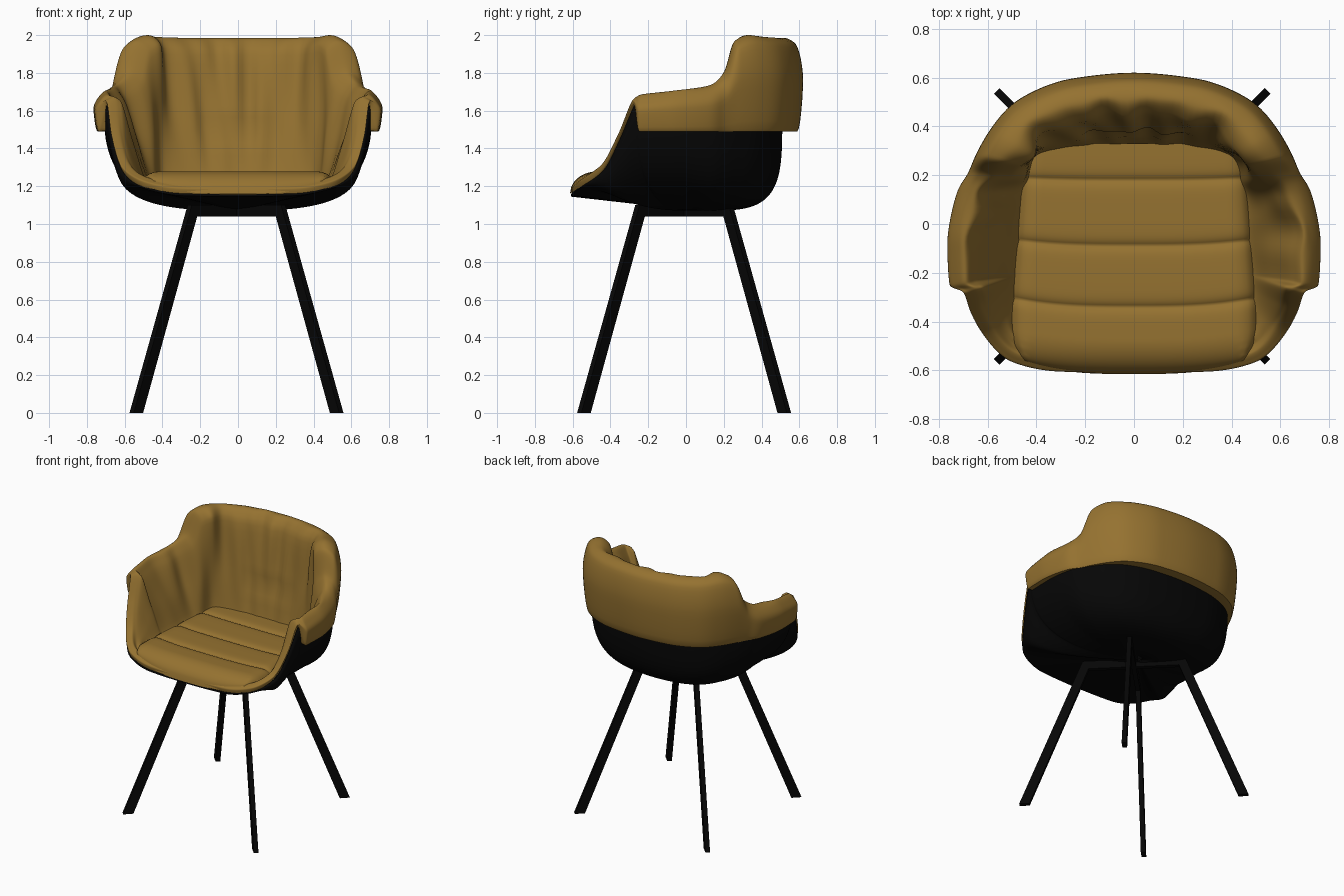
import bpy, bmesh, math
from mathutils import Vector

if "Cube" in bpy.data.objects:
    bpy.data.objects.remove(bpy.data.objects["Cube"])


def material(name, rgb):
    m = bpy.data.materials.new(name)
    m.diffuse_color = (*rgb, 1)
    m.use_nodes = True
    m.node_tree.nodes["Principled BSDF"].inputs["Base Color"].default_value = m.diffuse_color
    return m


GOLD = material("mustard fabric", (0.30, 0.168, 0.03))
BLACK = material("black shell", (0.002, 0.002, 0.002))


def make_object(name, verts, faces, mat, angle=50):
    me = bpy.data.meshes.new(name)
    me.from_pydata([tuple(v) for v in verts], [], faces)
    me.materials.append(mat)
    ob = bpy.data.objects.new(name, me)
    bpy.context.collection.objects.link(ob)
    bpy.ops.object.select_all(action='DESELECT')
    ob.select_set(True)
    bpy.context.view_layer.objects.active = ob
    bpy.ops.object.shade_smooth_by_angle(angle=math.radians(angle))
    return ob


def smooth(pts, n, closed=False):
    """Monotone cubic interpolation through tuples, n steps per span."""
    c = len(pts)

    def slope(k):
        if not closed and k in (0, c - 1):
            j = 0 if k == 0 else c - 2
            return [b - a for a, b in zip(pts[j], pts[j + 1])]
        out = []
        for p, q, r in zip(pts[k - 1], pts[k], pts[(k + 1) % c]):
            a, b = q - p, r - q
            out.append(2 * a * b / (a + b) if a * b > 0 else 0)
        return out

    m = [slope(k) for k in range(c)]
    res = []
    for k in range(c if closed else c - 1):
        l = (k + 1) % c
        for s in range(n):
            t = s / n
            h = (2*t**3 - 3*t*t + 1, t**3 - 2*t*t + t, 3*t*t - 2*t**3, t**3 - t*t)
            res.append([h[0]*a + h[1]*b + h[2]*d + h[3]*e
                        for a, b, d, e in zip(pts[k], m[k], pts[l], m[l])])
    if not closed:
        res.append(list(pts[-1]))
    return res


def ring_faces(cols, rows, flip=False):
    fs = []
    for i in range(cols):
        a, b = i * rows, (i + 1) % cols * rows
        for j in range(rows - 1):
            f = (a + j, a + j + 1, b + j + 1, b + j)
            fs.append(f[::-1] if flip else f)
    return fs


def mirrored(rows):
    """Close a half ring by mirroring it in x (every third value is an x)."""
    back = [[-v if n % 3 == 0 else v for n, v in enumerate(r)] for r in rows[-2:0:-1]]
    return [list(r) for r in rows] + back


# Stations from front centre round to back centre:
# seat edge xy, shell rim xy, outer pad xy, pad top z, pad lower edge z, pad thickness
half = [
    (0, -.52, 0, -.61, 0, -.61, 1.21, 1.145, .06),
    (.30, -.51, .30, -.605, .30, -.605, 1.215, 1.15, .06),
    (.47, -.46, .50, -.565, .50, -.565, 1.25, 1.19, .07),
    (.49, -.36, .62, -.44, .62, -.45, 1.33, 1.28, .07),
    (.485, -.28, .67, -.35, .67, -.36, 1.49, 1.45, .07),
    (.48, -.22, .70, -.27, .70, -.28, 1.67, 1.63, .08),
    (.48, -.20, .705, -.25, .755, -.25, 1.685, 1.49, .11),
    (.465, -.05, .71, -.05, .765, -.08, 1.705, 1.49, .12),
    (.45, .12, .68, .14, .725, .13, 1.735, 1.49, .14),
    (.43, .18, .64, .22, .68, .21, 1.80, 1.49, .17),
    (.42, .23, .59, .29, .645, .29, 1.97, 1.49, .19),
    (.40, .27, .53, .36, .58, .40, 2.0, 1.49, .19),
    (.35, .29, .43, .43, .48, .505, 1.99, 1.49, .18),
    (.19, .31, .24, .49, .26, .595, 1.985, 1.49, .17),
    (0, .315, 0, .51, 0, .62, 1.985, 1.49, .17),
]


def pad_profile(s):
    """Cross-section of the draped pad, from seat, over the rim, to the flap."""
    e, r, o = Vector(s[0:2]), Vector(s[2:4]), Vector(s[4:6])
    top, low, th = s[6:9]
    d = (e - o).normalized()
    drop = top - low
    i = o + d * th
    pts = [
        (e * .85, 1.17), (e, 1.22 if top > 1.3 else 1.2),
        (e.lerp(i, .5), 1.22 + (top - 1.22) * .45),
        (i, top - min(.06, .4 * drop)), (o + d * th * .6, top),
        (o + d * th * .22, top - min(.035, .2 * drop)),
        (o, top - .45 * drop), (o + d * th * .18, low), (r * .96, low + .005)]
    return [c for p, z in pts for c in (p.x, p.y, z)]


# Draped pad: inner walls, backrest, arms and outer flap in one surface
cols = smooth(mirrored([pad_profile(s) for s in half]), 9, closed=True)
verts, rows = [], 0
for c in cols:
    prof = smooth([c[k:k + 3] for k in range(0, 27, 3)], 6)
    rows = len(prof)
    for j, (x, y, z) in enumerate(prof):
        t = j / 6
        if 1 < t < 4.6 and y > -.25:  # soft folds on the inside
            a = math.atan2(y, x)
            fold = math.sin(13 * a + 3 * z) + .7 * math.sin(21 * a - 4 * z)
            w = .012 * math.sin(math.pi * (t - 1) / 3.6) * min(1, (y + .25) / .3) * fold
            if y > .2 and abs(x) < .25:  # lumbar crease
                w -= .015 * math.exp(-((z - 1.5) / .03) ** 2) * (1 - (x / .25) ** 2)
            l = math.hypot(x, y)
            x, y = x - w * x / l, y - w * y / l
        verts.append((x, y, z))
make_object("draped_pad", verts, ring_faces(len(cols), rows), GOLD)

# Bucket shell
verts, N = [], 24
rims = [(s[2], s[3], s[7] if k < 6 else 1.62) for k, s in enumerate(half)]
rim = smooth(mirrored(rims), 6, closed=True)
cy, z0 = .05, 1.07
for x, y, z in rim:
    n = 2.8 + 1.4 * max(0, y / .5)
    f = min(1, max(0, (-y - .40) / .2))
    f = f * f * (3 - 2 * f)  # straight section towards the front lip
    for j in range(N + 1):
        a = math.pi / 2 * j / N
        r = max(.001, math.sin(a)) ** (2 / n)
        h = 1 - max(0, math.cos(a)) ** (2 / n)
        h += (r - h) * f
        verts.append((x * r, cy + (y - cy) * r, z0 + (z - z0) * h))
shell = make_object("bucket_shell", verts, ring_faces(len(rim), N + 1, flip=True), BLACK, 80)
mod = shell.modifiers.new("thickness", 'SOLIDIFY')
mod.thickness, mod.offset = .012, -1

# Quilted seat cushion with three cross seams
NU, NV = 48, 120
seams = (.16, .444, .71)
verts, faces = [], []
for i in range(NV + 1):
    v = i / NV
    q = max(0, (v - .85) / .15)
    hw = .46 + .05 * min(1, v / .75) - .05 * q * q
    for j in range(NU + 1):
        u = 2 * j / NU - 1
        y = .33 + v * (-.945 + .055 * abs(u) ** 3)
        e = max(0, (abs(u) - .82) / .18)
        front = (.12 - .06 * abs(u) ** 3) * (1 - math.sqrt(max(0, 1 - q * q)))
        side = .07 * (1 - math.sqrt(max(0, 1 - e * e)))
        groove = sum(.02 * math.exp(-abs(v - s) / .02) for s in seams)
        verts.append((u * hw, y, 1.278 - max(front, side) - groove))
for i in range(NV):
    for j in range(NU):
        a = i * (NU + 1) + j
        faces.append((a, a + NU + 1, a + NU + 2, a + 1))
make_object("seat_cushion", verts, faces, GOLD, 70)

# Two crossing flat-bar leg frames
section = [(.785, 0), (.35, 1.10), (-.35, 1.10), (-.785, 0),
           (-.715, 0), (-.31, 1.04), (.31, 1.04), (.715, 0)]
quads = [(0, 1, 6, 7), (1, 2, 5, 6), (2, 3, 4, 5)]
for name, ang in (("leg_frame_a", 45), ("leg_frame_b", 135)):
    ca, sa = math.cos(math.radians(ang)), math.sin(math.radians(ang))
    verts = [(p * ca - t * sa - .008, p * sa + t * ca - .01, z)
             for t in (-.016, .016) for p, z in section]
    faces = list(quads) + [tuple(k + 8 for k in f[::-1]) for f in quads]
    faces += [(k, k + 8, (k + 1) % 8 + 8, (k + 1) % 8) for k in range(8)]
    ob = make_object(name, verts, faces, BLACK, 20)
    bm = bmesh.new()
    bm.from_mesh(ob.data)
    bmesh.ops.recalc_face_normals(bm, faces=bm.faces)
    bm.to_mesh(ob.data)
    bm.free()
